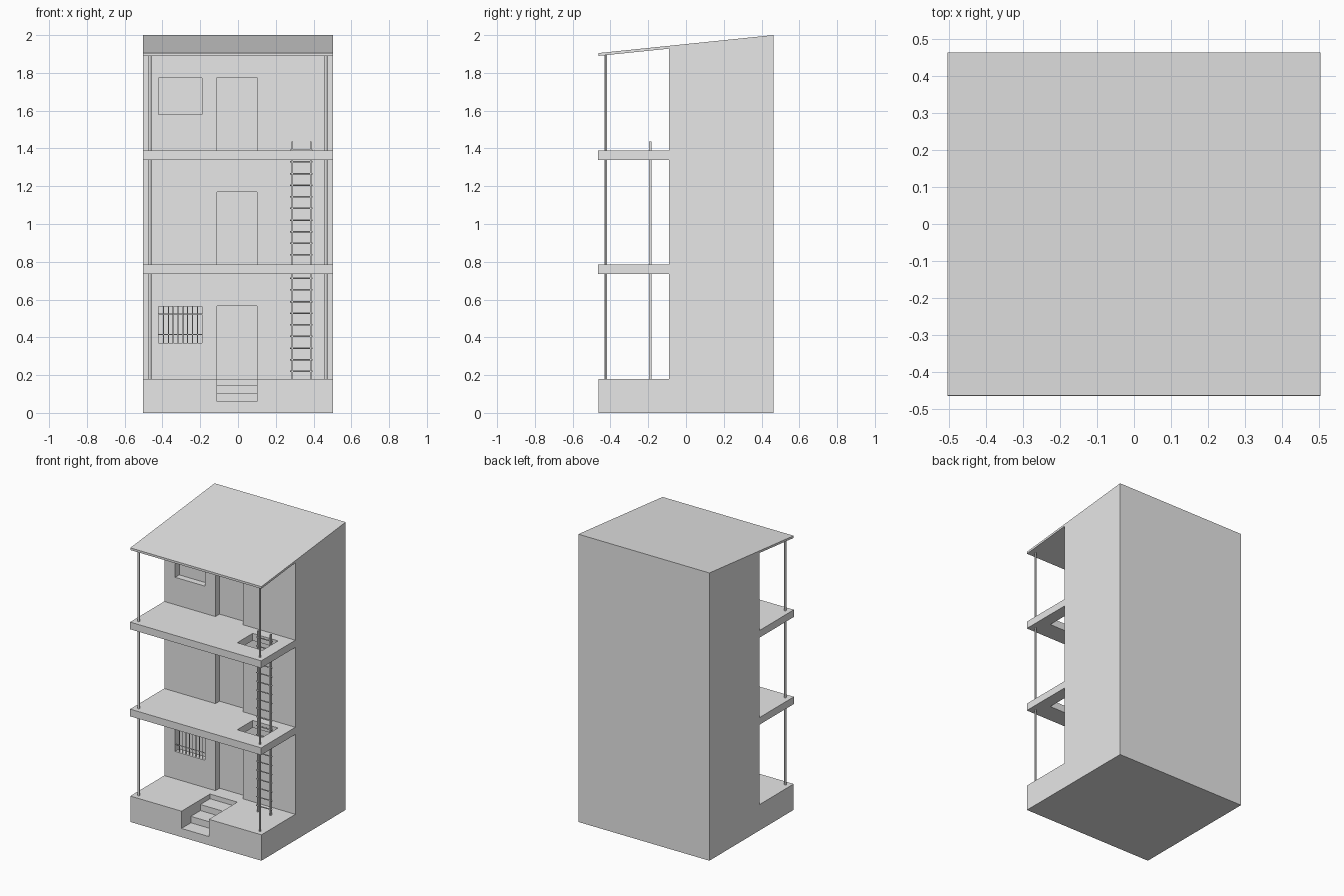
import bpy, bmesh
from mathutils import Vector

if "Cube" in bpy.data.objects:
    bpy.data.objects.remove(bpy.data.objects["Cube"])

mat = bpy.data.materials.new("plain_grey")
mat.diffuse_color = (0.8, 0.8, 0.8, 1)
mat.use_nodes = True
mat.node_tree.nodes["Principled BSDF"].inputs["Base Color"].default_value = mat.diffuse_color

W, D = 0.504, 0.463          # half width, half depth
WALL = -0.09                 # front plane of the rooms
FLOORS = (0.18, 0.785, 1.39)


def finish(name, bm):
    bmesh.ops.recalc_face_normals(bm, faces=bm.faces)
    me = bpy.data.meshes.new(name)
    bm.to_mesh(me)
    bm.free()
    me.materials.append(mat)
    ob = bpy.data.objects.new(name, me)
    bpy.context.collection.objects.link(ob)
    return ob


def add_box(bm, x0, x1, y0, y1, z0, z1):
    vs = bmesh.ops.create_cube(bm, size=1)["verts"]
    for v in vs:
        v.co = Vector((x1 if v.co.x > 0 else x0,
                       y1 if v.co.y > 0 else y0,
                       z1 if v.co.z > 0 else z0))


def boxes(name, *items):
    bm = bmesh.new()
    for b in items:
        add_box(bm, *b)
    return finish(name, bm)


def extrude_yz(name, profile, x0, x1):
    # side profile swept along x
    bm = bmesh.new()
    f = bm.faces.new([bm.verts.new((x0, y, z)) for y, z in profile])
    r = bmesh.ops.extrude_face_region(bm, geom=[f])
    vs = [e for e in r["geom"] if isinstance(e, bmesh.types.BMVert)]
    bmesh.ops.translate(bm, verts=vs, vec=(x1 - x0, 0, 0))
    return finish(name, bm)


def cut(ob, cutter):
    m = ob.modifiers.new("cut", 'BOOLEAN')
    m.operation, m.solver, m.object = 'DIFFERENCE', 'EXACT', cutter
    bpy.context.view_layer.objects.active = ob
    bpy.ops.object.modifier_apply(modifier=m.name)
    bpy.data.objects.remove(cutter)


def rod(name, a, b, r, sides=12):
    a, b = Vector(a), Vector(b)
    bpy.ops.mesh.primitive_cylinder_add(vertices=sides, radius=r, depth=(b - a).length,
                                        location=(a + b) / 2)
    ob = bpy.context.object
    ob.rotation_euler = (b - a).to_track_quat('Z', 'Y').to_euler()
    ob.name = name
    ob.data.materials.append(mat)
    bpy.ops.object.shade_smooth_by_angle()
    return ob


def roof_z(y, top=True):
    return (1.905 if top else 1.89) + (y + D) * 0.095 / (2 * D)


# plinth with three steps sunk into its front
plinth = boxes("plinth", (-W, W, -D, D, 0, 0.18))
sx0, sx1 = -0.11, 0.10
cut(plinth, extrude_yz("step_cutter", [
    (-0.6, 0.06), (-0.36, 0.06), (-0.36, 0.105), (-0.255, 0.105),
    (-0.255, 0.147), (-0.15, 0.147), (-0.15, 0.3), (-0.6, 0.3)], sx0, sx1))

# three storeys of rooms, with recessed doors and windows
rooms = extrude_yz("rooms", [(WALL, 0.18), (D, 0.18), (D, roof_z(D, False)),
                             (WALL, roof_z(WALL, False))], -W, W)
for z in FLOORS:
    cut(rooms, boxes("door_cutter", (sx0, sx1, -0.3, WALL + 0.045, z, z + 0.385)))
for z in (0.37, 1.58):
    cut(rooms, boxes("window_cutter", (-0.42, -0.19, -0.3, WALL + 0.045, z, z + 0.193)))

# balcony slabs with ladder hatch
for i, z in enumerate(FLOORS[1:]):
    slab = boxes(f"balcony_slab_{i + 1}", (-W, W, -D - 0.002, WALL, z - 0.05, z))
    cut(slab, boxes("hatch_cutter", (0.225, 0.42, -0.33, -0.16, z - 0.2, z + 0.2)))

# sloping roof
extrude_yz("roof", [(-D, roof_z(-D, False)), (D, roof_z(D, False)),
                    (D, 2.0), (-D, roof_z(-D))], -W, W)

# front posts
for side, x in (("left", -0.466), ("right", 0.466)):
    rod(f"post_{side}", (x, -0.425, 0.18), (x, -0.425, 1.897), 0.007)

# ladder
boxes("ladder_rails", *[(x - 0.004, x + 0.004, -0.197, -0.183, 0.18, 1.437)
                        for x in (0.288, 0.384)])
for i in range(20):
    z = 0.22 + i * 0.0616
    rod(f"ladder_rung_{i + 1}", (0.274, -0.19, z), (0.395, -0.19, z), 0.004, 8)

# window bars on the ground floor
for i in range(8):
    x = -0.42 + (i + 1) * 0.23 / 9
    rod(f"window_bar_{i + 1}", (x, -0.08, 0.37), (x, -0.08, 0.563), 0.0025, 8)
for i, z in enumerate((0.415, 0.523)):
    rod(f"window_crossbar_{i + 1}", (-0.42, -0.08, z), (-0.19, -0.08, z), 0.0025, 8)
